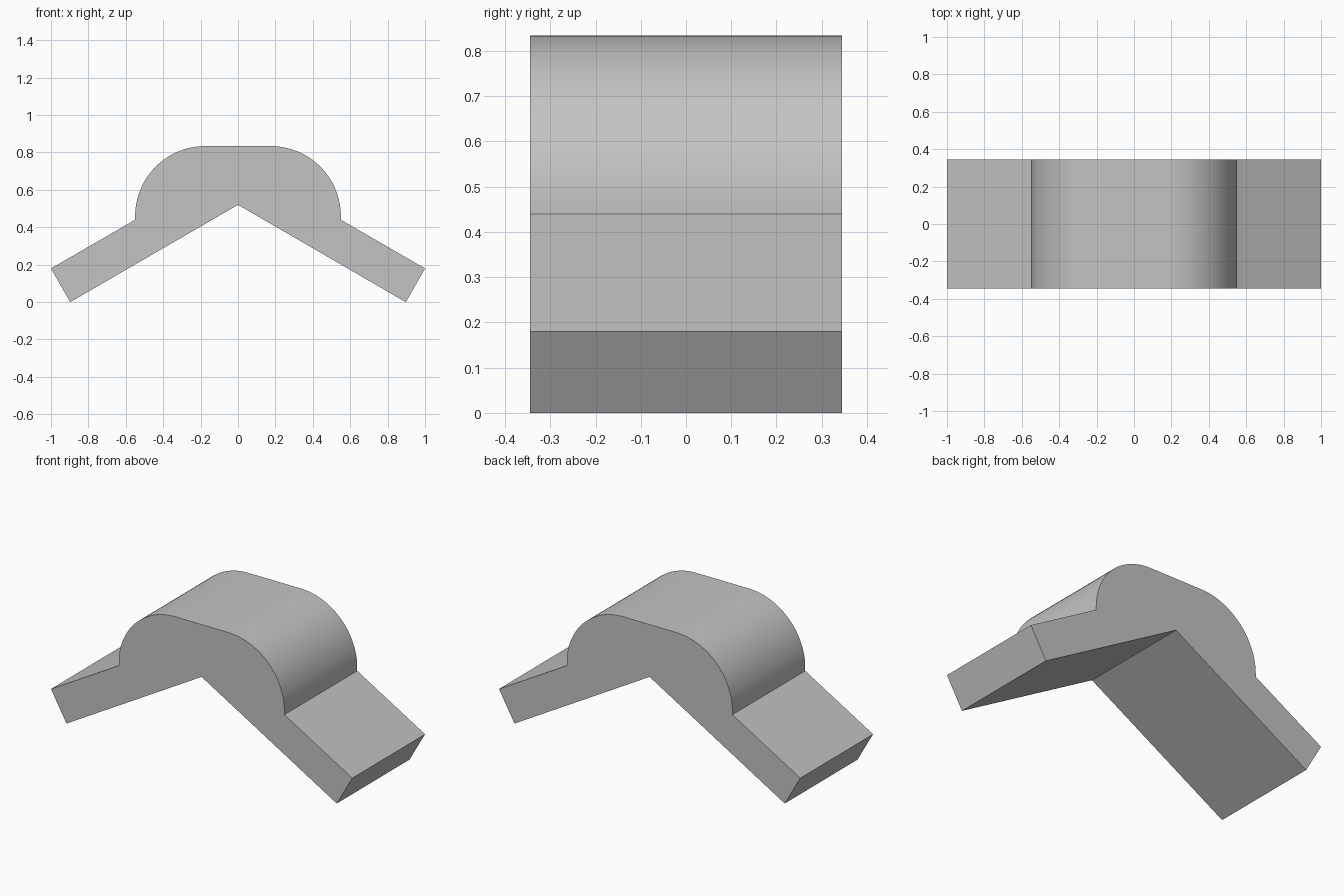
import bpy
import bmesh
from math import sin, cos, pi

cube = bpy.data.objects.get("Cube")
if cube:
    bpy.data.objects.remove(cube, do_unlink=True)

HALF_DEPTH = 0.345
ARC_STEPS = 24
RADIUS = 0.375
ARC_X, ARC_Z = 0.175, 0.459

# Plain grey material
grey = bpy.data.materials.new("plain grey")
grey.use_nodes = True
colour = (0.55, 0.55, 0.55, 1)
grey.diffuse_color = colour
grey.node_tree.nodes["Principled BSDF"].inputs["Base Color"].default_value = colour

# Right half of the outline: sloping leg, then rounded shoulder
half = [(0.897, 0), (1, 0.18), (0.55, 0.44)]
for i in range(ARC_STEPS + 1):
    a = pi / 2 * i / ARC_STEPS
    half.append((ARC_X + RADIUS * cos(a), ARC_Z + RADIUS * sin(a)))

# Full outline, mirrored about the centre and closed at the inner apex
outline = [(0, 0.52)] + half + [(-x, z) for x, z in reversed(half)]

# Extrude the outline through the depth
bm = bmesh.new()
front = bm.faces.new([bm.verts.new((x, -HALF_DEPTH, z)) for x, z in outline])
extruded = bmesh.ops.extrude_face_region(bm, geom=[front], use_keep_orig=True)
back_verts = [g for g in extruded["geom"] if isinstance(g, bmesh.types.BMVert)]
bmesh.ops.translate(bm, verts=back_verts, vec=(0, 2 * HALF_DEPTH, 0))
bmesh.ops.recalc_face_normals(bm, faces=bm.faces)

mesh = bpy.data.meshes.new("angled_bracket")
bm.to_mesh(mesh)
bm.free()
mesh.materials.append(grey)
bracket = bpy.data.objects.new("angled_bracket", mesh)
bpy.context.collection.objects.link(bracket)

# Smooth the round shoulders, keep the corners sharp
bpy.ops.object.select_all(action="DESELECT")
bracket.select_set(True)
bpy.context.view_layer.objects.active = bracket
bpy.ops.object.shade_smooth_by_angle(angle=pi / 9)
